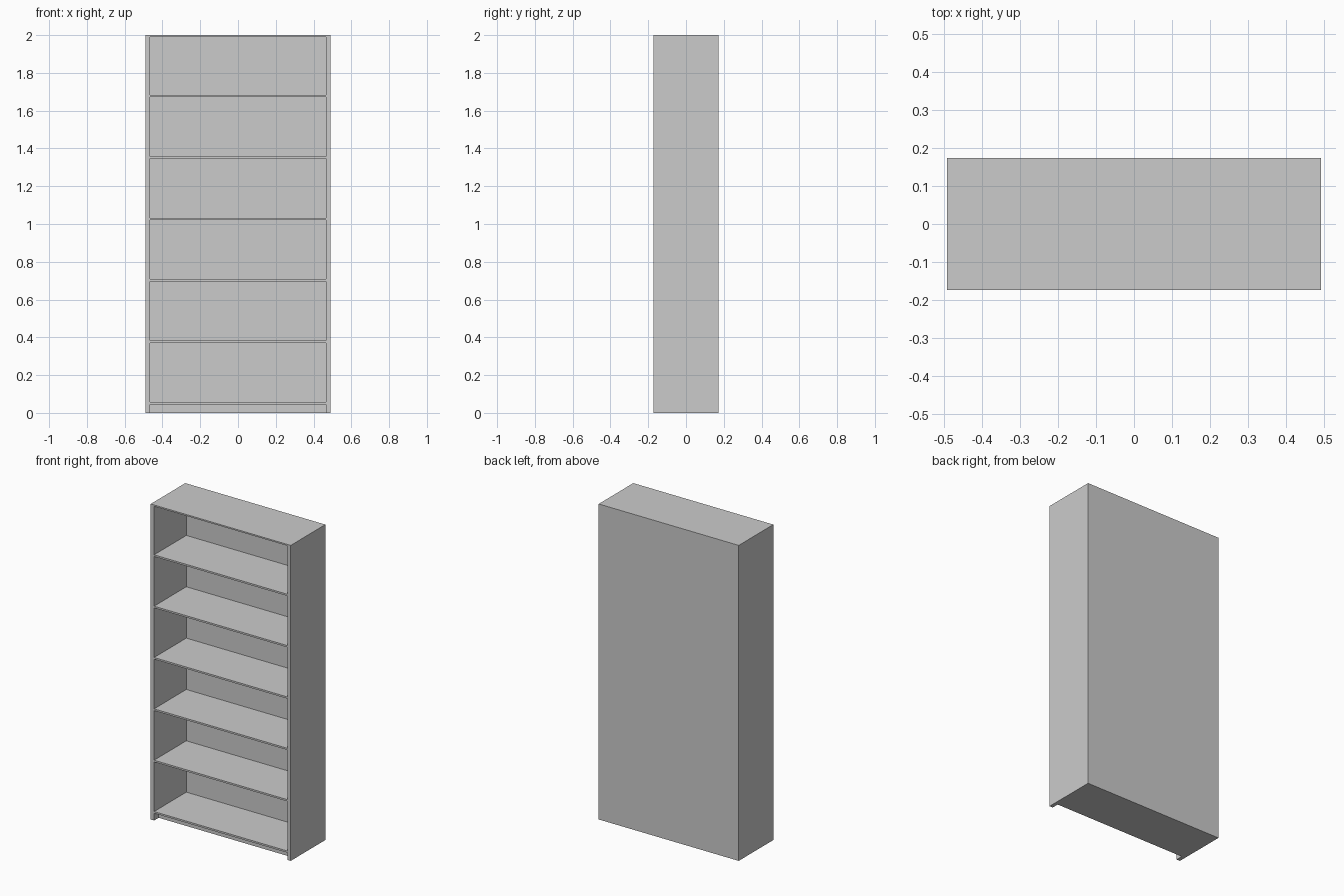
import bpy

if "Cube" in bpy.data.objects:
    bpy.data.objects.remove(bpy.data.objects["Cube"])

W, D, H = 0.491, 0.173, 2.0    # half width, half depth, height
T = 0.024                      # panel thickness
IN = W - T                     # inner half width
BACK = D - T                   # inner face of the back


def box(name, x0, x1, y0, y1, z0, z1):
    bpy.ops.mesh.primitive_cube_add(
        size=1, location=((x0 + x1) / 2, (y0 + y1) / 2, (z0 + z1) / 2))
    ob = bpy.context.object
    ob.name = name
    ob.scale = (x1 - x0, y1 - y0, z1 - z0)
    bpy.ops.object.transform_apply(location=False, rotation=False, scale=True)
    return ob


TOP = H - 0.009

# full-height side panels
box("side_panel_left", -W, -IN, -D, D, 0, TOP)
box("side_panel_right", IN, W, -D, D, 0, TOP)

# thin top board and back panel
box("top_board", -W, W, -D, D, TOP, H)
box("back_panel", -IN, IN, BACK, D, 0, TOP)

# six evenly spaced shelves
for i in range(6):
    z = 0.0455 + i * 0.3255
    box(f"shelf_{i + 1}", -IN, IN, -D, BACK, z, z + 0.011)

# recessed plinth under the lowest shelf
box("plinth", -IN, IN, -D + 0.045, BACK, 0, 0.0455)
